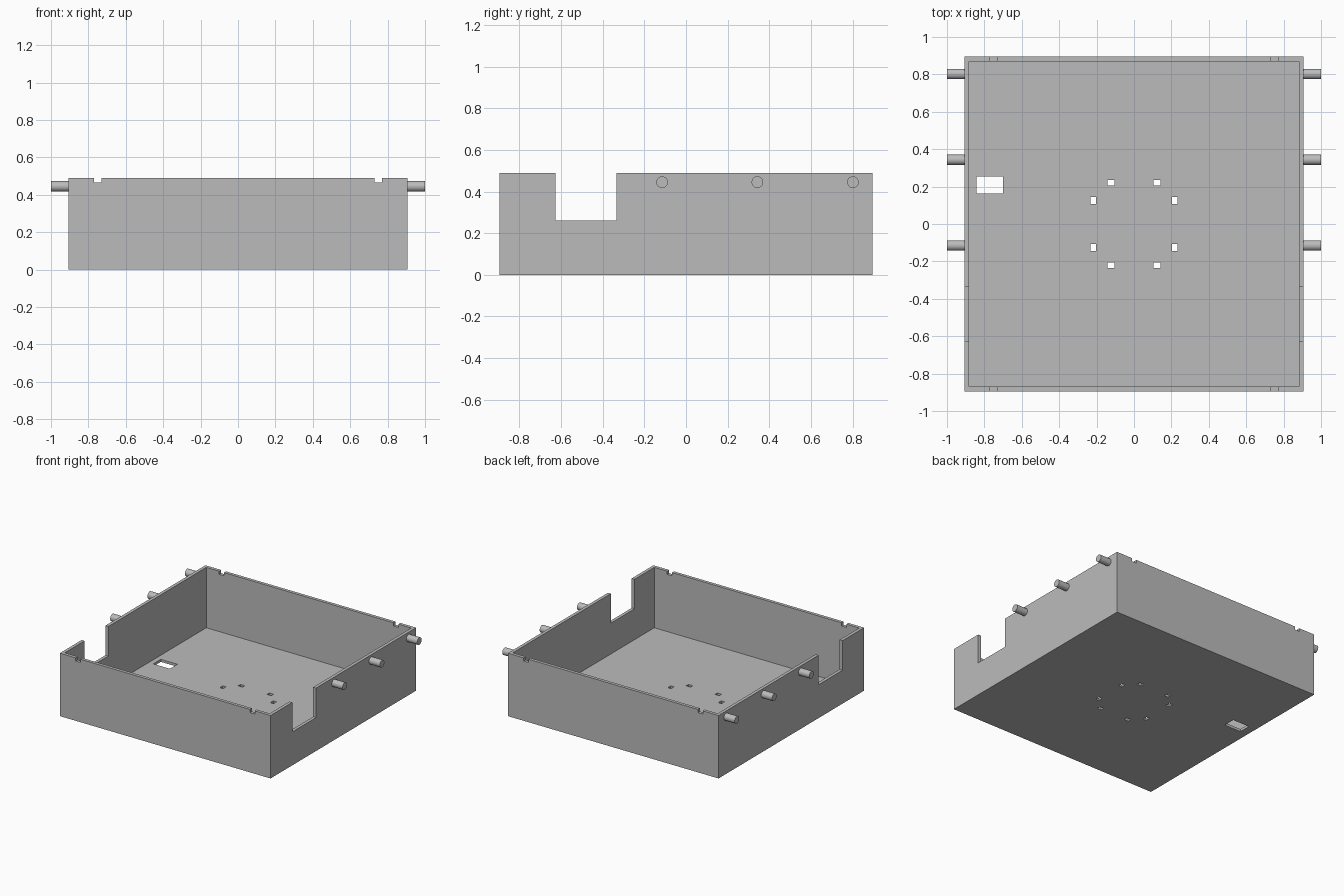
import bpy
import math

if "Cube" in bpy.data.objects:
    bpy.data.objects.remove(bpy.data.objects["Cube"], do_unlink=True)

# Overall dimensions
HX, HY, H = 0.907, 0.895, 0.49
WALL, FLOOR = 0.025, 0.02
TOP = H + 0.1

grey = bpy.data.materials.new("plain grey")
grey.use_nodes = True
colour = (0.5, 0.5, 0.5, 1)
grey.diffuse_color = colour
grey.node_tree.nodes["Principled BSDF"].inputs["Base Color"].default_value = colour


def box(name, x, y, z):
    """Box from three (low, high) ranges."""
    ranges = (x, y, z)
    bpy.ops.mesh.primitive_cube_add(size=1, location=[(a + b) / 2 for a, b in ranges])
    ob = bpy.context.object
    ob.name = name
    ob.scale = [b - a for a, b in ranges]
    bpy.ops.object.transform_apply(location=True, rotation=False, scale=True)
    ob.data.materials.append(grey)
    return ob


def cut(target, x, y, z):
    """Subtract a box from the target and discard the cutter."""
    cutter = box("cutter", x, y, z)
    cutter.hide_render = True
    mod = target.modifiers.new("cut", "BOOLEAN")
    mod.operation = "DIFFERENCE"
    mod.solver = "EXACT"
    mod.object = cutter
    bpy.context.view_layer.objects.active = target
    bpy.ops.object.modifier_apply(modifier=mod.name)
    bpy.data.objects.remove(cutter, do_unlink=True)


def around(centre, width):
    return (centre - width / 2, centre + width / 2)


# Open tray
tray = box("tray", (-HX, HX), (-HY, HY), (0, H))
ix, iy = HX - WALL, HY - WALL
cut(tray, (-ix, ix), (-iy, iy), (FLOOR, TOP))

# Deep side openings, through both side walls
cut(tray, (-2, 2), (-0.628, -0.335), (0.26, TOP))

# Small rim notches in the front and back walls
for s in (-1, 1):
    cut(tray, around(s * 0.75, 0.042), (-2, 2), (H - 0.025, TOP))

# Cable opening in the floor
through = (-0.1, 0.1)
cut(tray, (-0.843, -0.7), (0.162, 0.255), through)

# Ring of mounting slots in the floor
for sx in (-1, 1):
    for sy in (-1, 1):
        cut(tray, around(sx * 0.124, 0.037), around(sy * 0.22, 0.028), through)
        cut(tray, around(sx * 0.218, 0.028), around(sy * 0.125, 0.037), through)

# Round pegs on the side walls
for side, s in (("left", 1), ("right", -1)):
    for place, y in (("front", -0.115), ("middle", 0.343), ("back", 0.802)):
        bpy.ops.mesh.primitive_cylinder_add(
            vertices=32, radius=0.028, depth=0.11,
            location=(s * 0.945, y, 0.445), rotation=(0, math.pi / 2, 0))
        peg = bpy.context.object
        peg.name = f"{side}_{place}_peg"
        peg.data.materials.append(grey)
        bpy.ops.object.shade_smooth_by_angle(angle=math.radians(30))
